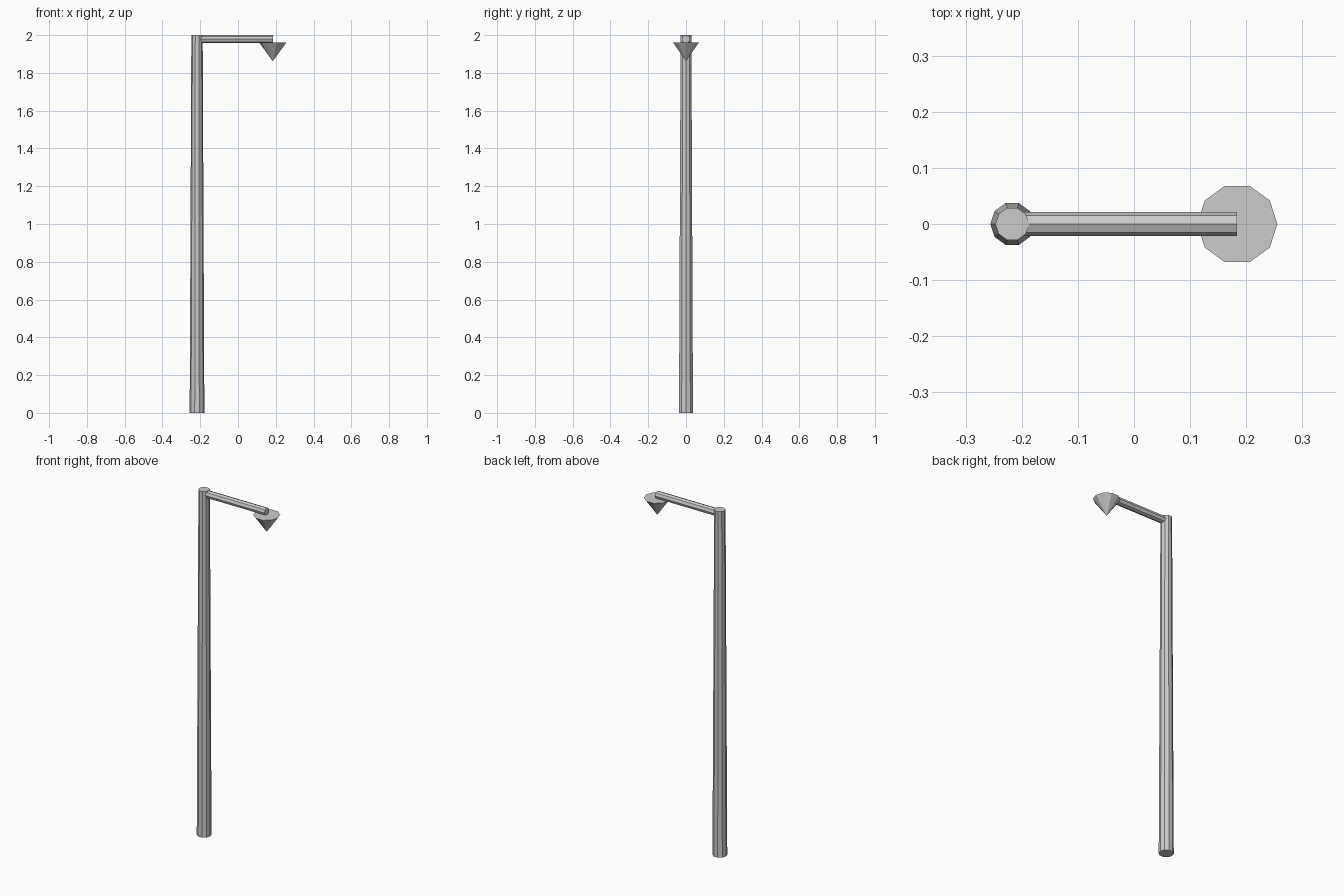
import bpy, math

if "Cube" in bpy.data.objects:
    bpy.data.objects.remove(bpy.data.objects["Cube"])

POLE_X, LAMP_X = -0.217, 0.184
ARM_R, TOP = 0.0215, 2.0


def cone_part(name, sides, r_start, r_end, length, centre, rotation):
    bpy.ops.mesh.primitive_cone_add(vertices=sides, radius1=r_start, radius2=r_end,
                                    depth=length, location=centre, rotation=rotation)
    ob = bpy.context.object
    ob.name = name
    return ob


quarter = math.pi / 2

# Tapered ten-sided pole, a corner facing along x
cone_part("pole", 10, 0.039, 0.030, TOP, (POLE_X, 0, TOP / 2), (0, 0, quarter))

# Eight-sided horizontal arm, its top edge level with the pole top
cone_part("arm", 8, ARM_R, ARM_R, LAMP_X - POLE_X,
          ((POLE_X + LAMP_X) / 2, 0, TOP - ARM_R), (0, quarter, 0))

# Lamp: downward-pointing cone with a flat top
cone_part("lamp", 10, 0.0, 0.0715, 0.098, (LAMP_X, 0, 1.911), (0, 0, quarter))
